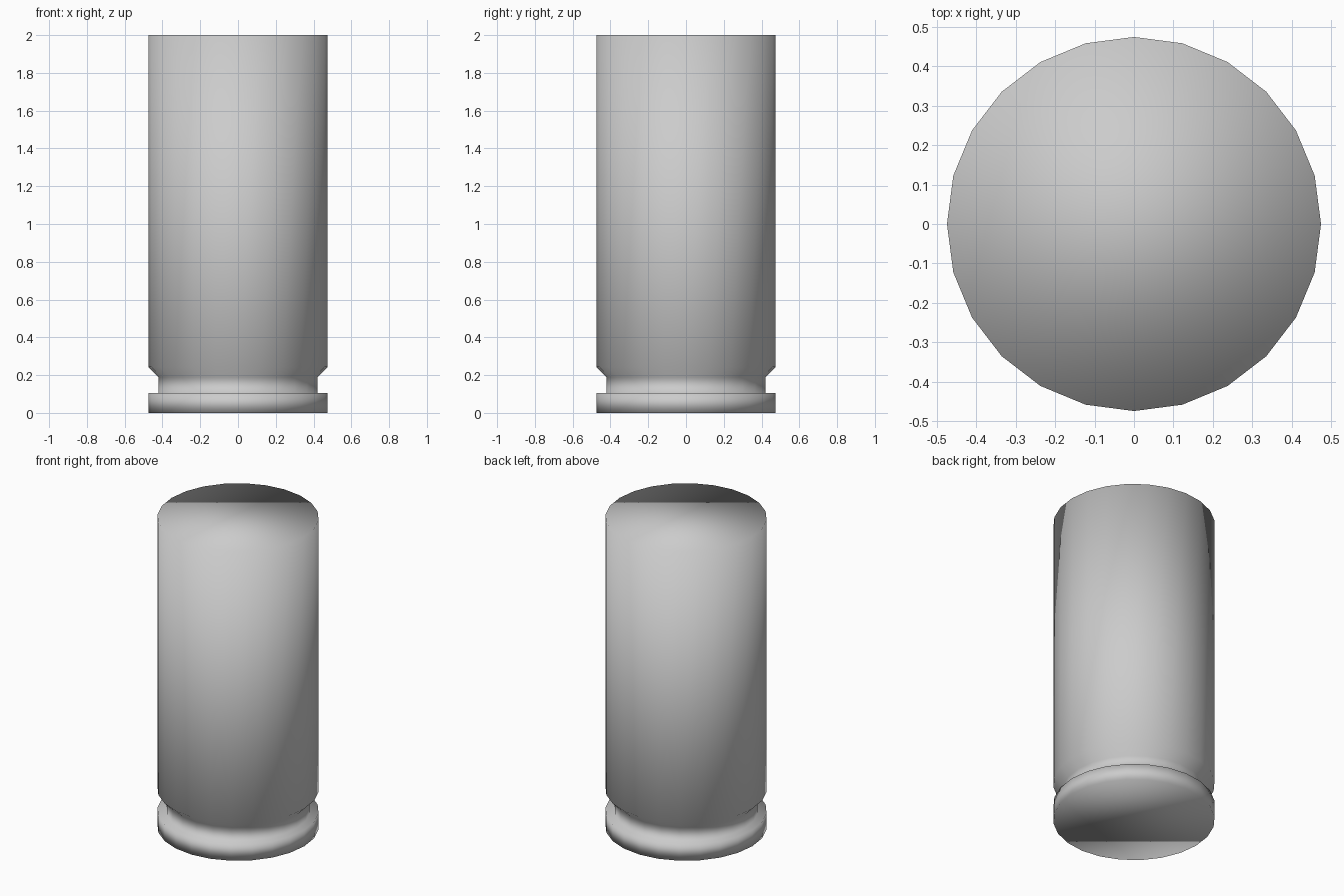
import bpy
import bmesh
from math import cos, sin, tau

cube = bpy.data.objects.get("Cube")
if cube:
    bpy.data.objects.remove(cube, do_unlink=True)

SIDES = 24
BODY, GROOVE = 0.474, 0.422

metal = bpy.data.materials.new("grey metal")
metal.use_nodes = True
color = (0.6, 0.6, 0.6, 1)
metal.diffuse_color = color
metal.node_tree.nodes["Principled BSDF"].inputs["Base Color"].default_value = color

# Profile (radius, height): base rim, groove, sloped shoulder, straight wall
profile = [(BODY, 0), (BODY, 0.105), (GROOVE, 0.105),
           (GROOVE, 0.19), (BODY, 0.243), (BODY, 2)]


def ring(bm, radius, z):
    angles = [tau * i / SIDES for i in range(SIDES)]
    return [bm.verts.new((radius * cos(a), radius * sin(a), z)) for a in angles]


# Spin the profile into rings, bridge them and cap both ends
bm = bmesh.new()
rings = [ring(bm, r, z) for r, z in profile]
for low, high in zip(rings, rings[1:]):
    for i in range(SIDES):
        j = (i + 1) % SIDES
        bm.faces.new((low[i], low[j], high[j], high[i]))
bm.faces.new(rings[0][::-1])
bm.faces.new(rings[-1])

# Soft shading runs over every edge, caps included
for face in bm.faces:
    face.smooth = True

mesh = bpy.data.meshes.new("casing")
bm.to_mesh(mesh)
bm.free()
mesh.materials.append(metal)
casing = bpy.data.objects.new("casing", mesh)
bpy.context.collection.objects.link(casing)
